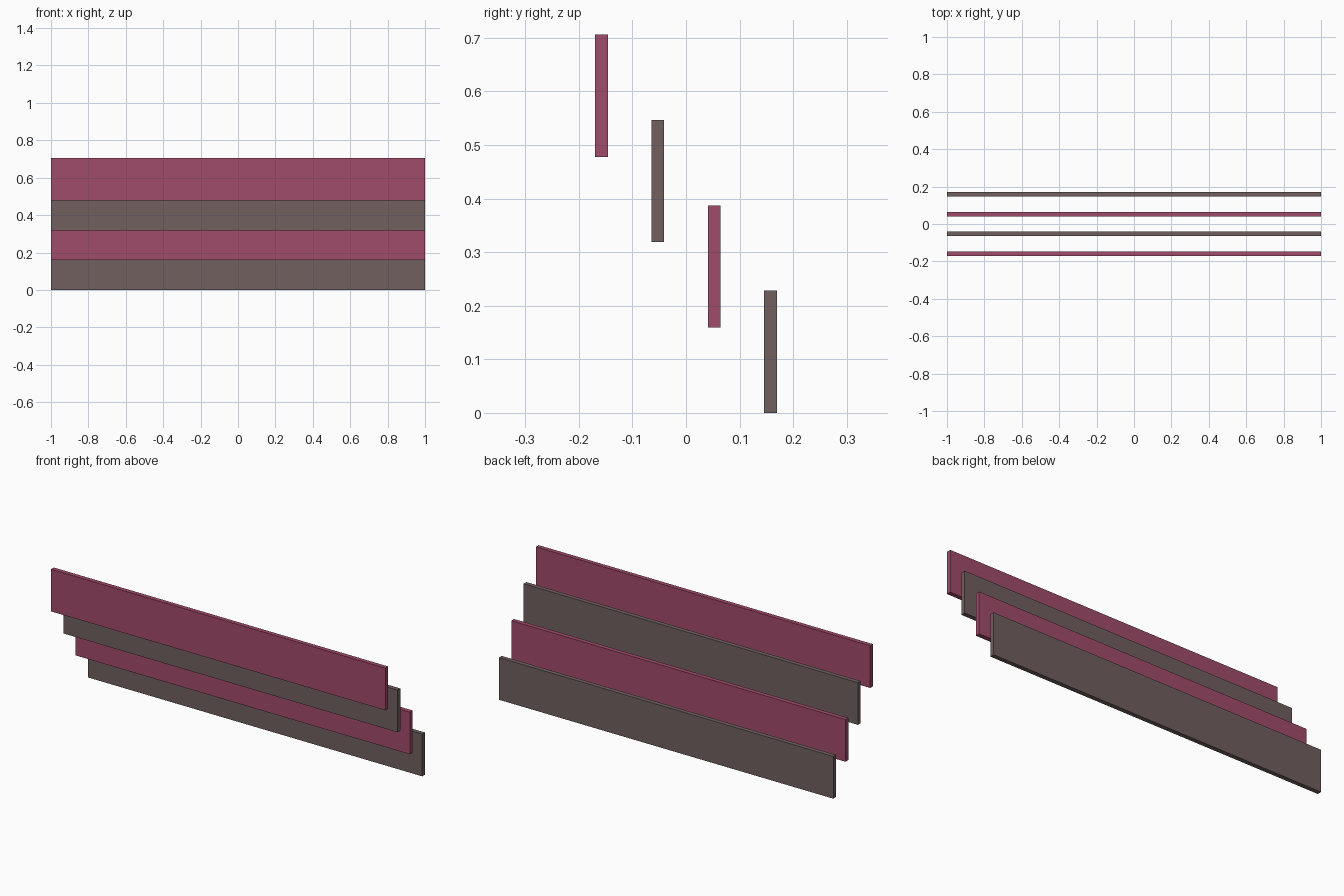
import bpy

if "Cube" in bpy.data.objects:
    bpy.data.objects.remove(bpy.data.objects["Cube"])

def material(name, rgb):
    m = bpy.data.materials.new(name)
    m.diffuse_color = (*rgb, 1.0)
    m.use_nodes = True
    m.node_tree.nodes["Principled BSDF"].inputs["Base Color"].default_value = m.diffuse_color
    return m

red = material("raspberry red", (0.352, 0.069, 0.145))
brown = material("grey brown", (0.162, 0.117, 0.112))

LENGTH, THICK, HEIGHT = 2.0, 0.024, 0.228
STEP_Y, STEP_Z = 0.1053, 0.1593

# Four stepped boards, lowest at the back, highest at the front
for i in range(4):
    y = (1.5 - i) * STEP_Y
    z = HEIGHT / 2 + i * STEP_Z
    bpy.ops.mesh.primitive_cube_add(size=1, location=(0, y, z))
    board = bpy.context.object
    board.name = f"board_{i + 1}"
    board.scale = (LENGTH, THICK, HEIGHT)
    bpy.ops.object.transform_apply(location=False, rotation=False, scale=True)
    board.data.materials.append(red if i % 2 else brown)
